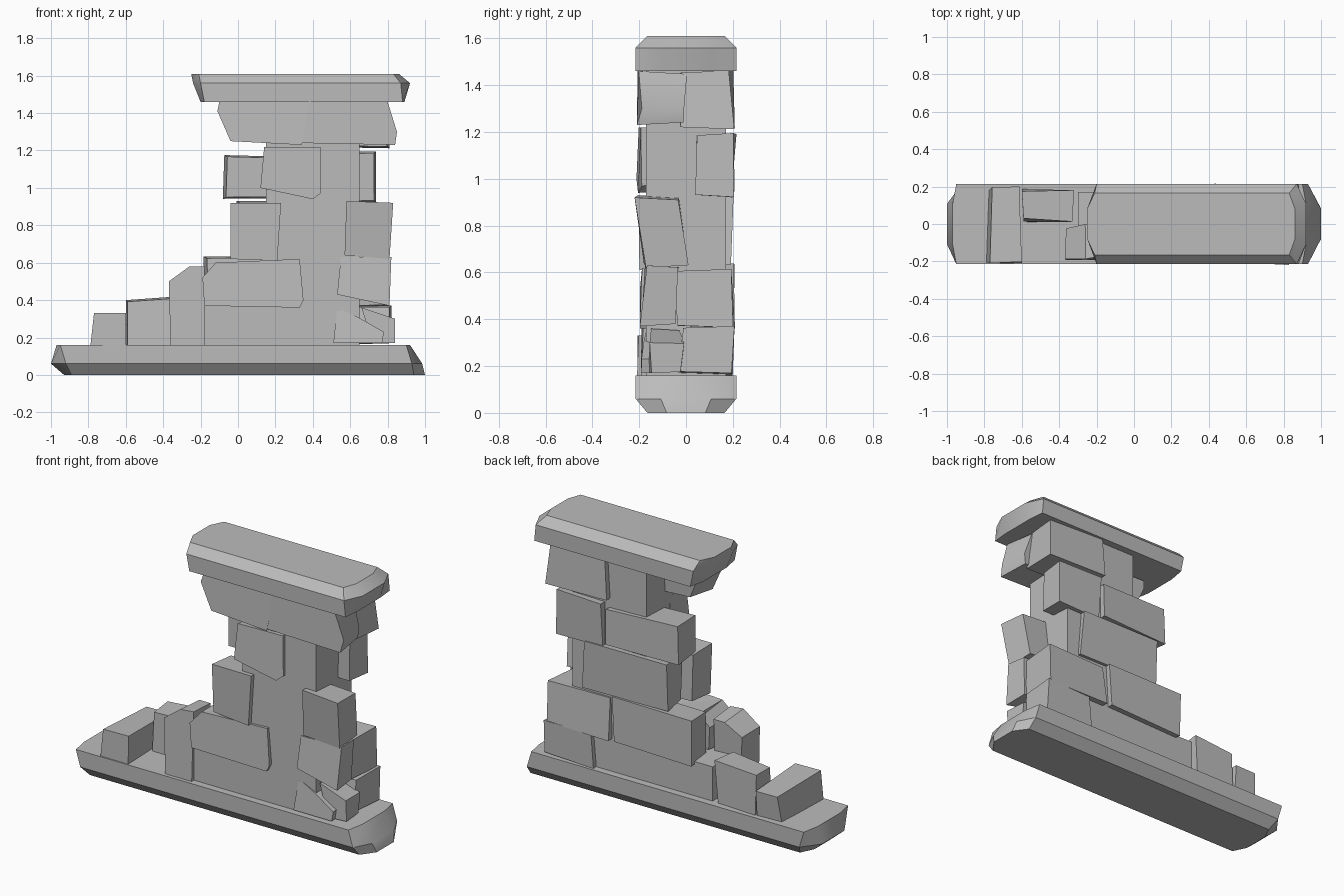
import bpy, bmesh, random
from math import radians

random.seed(4)
start_cube = bpy.data.objects.get("Cube")
if start_cube:
    bpy.data.objects.remove(start_cube, do_unlink=True)

# One plain stone colour
stone = bpy.data.materials.new("grey_stone")
stone.use_nodes = True
stone_colour = (0.5, 0.5, 0.5, 1)
stone.diffuse_color = stone_colour
stone.node_tree.nodes["Principled BSDF"].inputs["Base Color"].default_value = stone_colour


def loft(name, rings, smooth=True):
    """Skin a stack of matching vertex rings and close both ends."""
    bm = bmesh.new()
    loops = [[bm.verts.new(point) for point in ring] for ring in rings]
    count = len(loops[0])
    for lower, upper in zip(loops, loops[1:]):
        for i in range(count):
            j = (i + 1) % count
            bm.faces.new((lower[i], lower[j], upper[j], upper[i]))
    bm.faces.new(loops[0])
    bm.faces.new(loops[-1])
    bmesh.ops.recalc_face_normals(bm, faces=bm.faces)
    mesh = bpy.data.meshes.new(name)
    bm.to_mesh(mesh)
    bm.free()
    mesh.materials.append(stone)
    part = bpy.data.objects.new(name, mesh)
    bpy.context.collection.objects.link(part)
    if smooth:
        bpy.ops.object.select_all(action="DESELECT")
        part.select_set(True)
        bpy.context.view_layer.objects.active = part
        bpy.ops.object.shade_smooth_by_angle(angle=radians(32))
    return part


def slab(name, levels):
    """Long slab with rough ends: height, half depth, left corner/middle, right corner/middle."""
    rings = []
    for z, depth, left, left_mid, right, right_mid in levels:
        outline = [(left, -depth), (right, -depth), (right_mid, -depth / 2), (right_mid, depth / 2),
                   (right, depth), (left, depth), (left_mid, depth / 2), (left_mid, -depth / 2)]
        rings.append([(x, y, z) for x, y in outline])
    return loft(name, rings)


def rock(name, outline, outer, inner, lean=0.0, shrink=0.93):
    """Rough block: an x-z outline running in depth from outer to inner, leaning in y as it rises."""
    mid_x = sum(x for x, z in outline) / len(outline)
    mid_z = sum(z for x, z in outline) / len(outline)
    low = min(z for x, z in outline)
    high = max(z for x, z in outline)
    rings = []
    for y, scale in ((outer, 1.0), (inner, shrink)):
        ring = []
        for x, z in outline:
            shift = lean * (z - low) / (high - low) + random.uniform(-0.012, 0.012)
            ring.append((mid_x + (x - mid_x) * scale, y + shift, mid_z + (z - mid_z) * scale))
        rings.append(ring)
    return loft(name, rings)


def box_outline(left, right, bottom, top):
    """Four-sided outline with slightly uneven corners."""
    corners = [(left, bottom), (right, bottom), (right, top), (left, top)]
    return [(x + random.uniform(-0.012, 0.012), z + random.uniform(-0.01, 0.01)) for x, z in corners]


# Base and cap slabs
slab("base_slab", [(0, .165, -.89, -.93, .94, 1), (.06, .215, -.92, -1, .93, .985),
                   (.16, .215, -.95, -.97, .9, .92)])
slab("cap_slab", [(1.46, .215, -.18, -.2, .88, .89), (1.56, .215, -.2, -.24, .87, .92),
                  (1.61, .165, -.21, -.25, .83, .86)])

# Plain inner wall: low broken run, shoulder and upright
core = [(-.3, .15), (.65, .15), (.65, 1.47), (.15, 1.47), (.15, .6), (-.12, .6), (-.12, .37), (-.3, .37)]
loft("wall_core", [[(x, y, z) for x, z in core] for y in (-.17, .17)], smooth=False)

# Tumbled stones stepping down along the base
rock("end_stone", [(-.79, .15), (-.6, .15), (-.6, .33), (-.77, .33)], -.2, .19, shrink=.85)
rock("rear_step_stone", [(-.6, .15), (-.34, .15), (-.32, .42), (-.6, .4)], .18, .02)
rock("upright_step_stone", [(-.36, .15), (-.18, .15), (-.18, .58), (-.26, .58), (-.37, .5)], -.2, -.03, lean=.02)

# Front face stones, bottom to top
rock("front_long_stone", [(-.18, .37), (.33, .36), (.35, .4), (.33, .62), (-.12, .6), (-.19, .52)], -.2, 0, lean=.02)
rock("front_foot_stone", [(.51, .17), (.77, .17), (.78, .23), (.64, .31), (.53, .36)], -.2, -.03, lean=.03)
rock("front_foot_chip", [(.72, .17), (.84, .17), (.84, .3), (.66, .36)], -.15, -.02)
rock("front_corner_stone", [(.53, .43), (.81, .37), (.82, .63), (.55, .63)], -.19, -.05, lean=.02)
rock("front_left_stone", [(-.04, .62), (.21, .61), (.23, .92), (-.04, .92)], -.19, -.02)
rock("front_right_stone", [(.57, .64), (.81, .62), (.83, .92), (.58, .93)], -.17, .0, lean=-.04)
rock("front_middle_stone", [(.12, 1.0), (.4, .94), (.44, .97), (.44, 1.22), (.14, 1.22)], -.2, -.05)
rock("front_top_left_stone", [(-.04, 1.25), (.34, 1.23), (.39, 1.46), (-.1, 1.46), (-.11, 1.41)], -.2, .0, shrink=.85)
rock("front_top_right_stone", [(.34, 1.24), (.84, 1.23), (.85, 1.3), (.8, 1.46), (.38, 1.46)], -.2, .0, shrink=.9)

# Back face stones, laid in courses: left, right, bottom, top, inner depth
back_stones = {
    "back_foot_stone": (.5, .83, .16, .37, -.03),
    "back_corner_stone": (.38, .81, .37, .62, -.04),
    "back_long_stone": (-.18, .35, .36, .63, .03),
    "back_middle_stone": (.0, .56, .63, .92, .03),
    "back_upper_corner_stone": (.42, .73, .93, 1.19, .04),
    "back_upper_left_stone": (-.07, .4, .94, 1.17, .0),
    "back_top_stone": (.4, .8, 1.22, 1.46, -.02),
}
for name, (left, right, bottom, top, inner) in back_stones.items():
    rock(name, box_outline(left, right, bottom, top), .2, inner, lean=random.uniform(-.02, .01))
